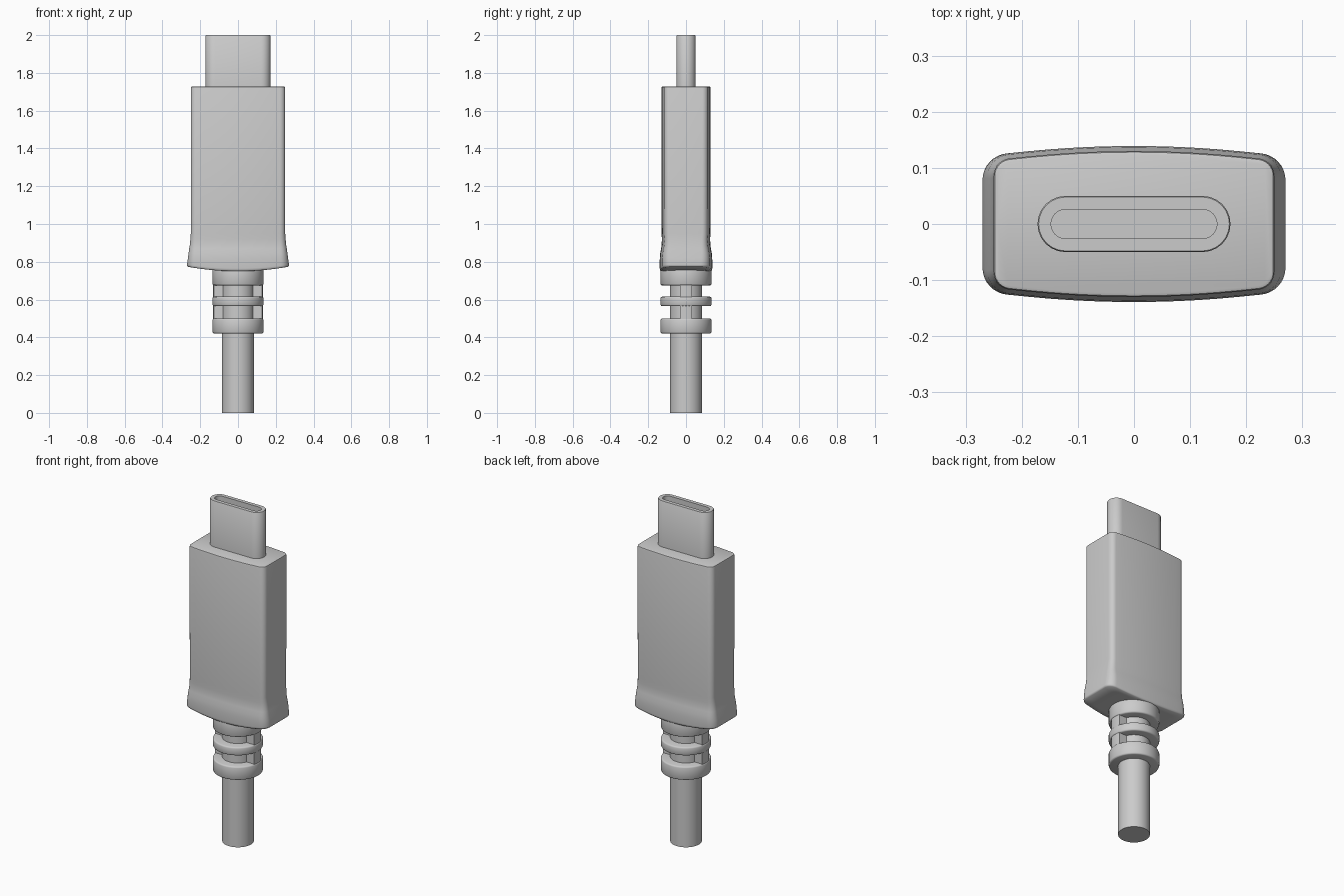
import bpy, bmesh, math

if "Cube" in bpy.data.objects:
    bpy.data.objects.remove(bpy.data.objects["Cube"])

grey = bpy.data.materials.new("light grey plastic")
grey.use_nodes = True
COLOUR = (0.6, 0.6, 0.6, 1)
grey.diffuse_color = COLOUR
grey.node_tree.nodes["Principled BSDF"].inputs["Base Color"].default_value = COLOUR


def loft(name, rings, close_ends=True, angle=35):
    """Skin a list of equal-length point rings."""
    bm = bmesh.new()
    loops = [[bm.verts.new(p) for p in ring] for ring in rings]
    for a, b in zip(loops, loops[1:]):
        for i in range(len(a)):
            j = (i + 1) % len(a)
            bm.faces.new((a[i], a[j], b[j], b[i]))
    if close_ends:
        bm.faces.new(loops[0][::-1])
        bm.faces.new(loops[-1])
    bmesh.ops.recalc_face_normals(bm, faces=bm.faces)
    mesh = bpy.data.meshes.new(name)
    bm.to_mesh(mesh)
    bm.free()
    mesh.materials.append(grey)
    obj = bpy.data.objects.new(name, mesh)
    bpy.context.collection.objects.link(obj)
    bpy.ops.object.select_all(action="DESELECT")
    obj.select_set(True)
    bpy.context.view_layer.objects.active = obj
    bpy.ops.object.shade_smooth_by_angle(angle=math.radians(angle))
    return obj


def circle(r, z, n=48):
    return [(r * math.cos(2 * math.pi * i / n), r * math.sin(2 * math.pi * i / n), z)
            for i in range(n)]


def stadium(w, d, z, n=12):
    """Slot outline: two half circles joined by straight sides."""
    pts = []
    for side in (1, -1):
        for i in range(n + 1):
            a = math.pi * (i / n - 0.5)
            pts.append((side * (w - d + d * math.cos(a)), side * d * math.sin(a), z))
    return pts


def pillow(w, d, r, z, scale=1, dip=0):
    """Rounded rectangle with bowed long sides; dip lowers its middle."""
    bow = 0.013
    quarter = [(w, 0)]
    for i in range(9):
        a = math.radians(86) * i / 8
        quarter.append((w - r + r * math.cos(a), d - bow - r + r * math.sin(a)))
    for i in range(5, -1, -1):
        x = (w - r) * i / 6
        quarter.append((x, d - bow * (x / (w - r)) ** 2))
    top = quarter + [(-x, y) for x, y in quarter[-2::-1]]
    outline = top + [(x, -y) for x, y in top[-2:0:-1]]
    return [(x * scale, y * scale, z - dip * (1 - (x * scale / w) ** 2))
            for x, y in outline]


# Cable and the core inside the strain relief
loft("cable", [circle(0.085, 0), circle(0.085, 0.77)])


# Strain relief rings with softened rims
def ring(name, low, high, r=0.135, c=0.008):
    loft(name, [circle(r - c, low), circle(r - c * 0.3, low + c * 0.3),
                circle(r, low + c), circle(r, high - c),
                circle(r - c * 0.3, high - c * 0.3), circle(r - c, high)], angle=50)


ring("lower_ring", 0.42, 0.5)
ring("middle_ring", 0.565, 0.615)
ring("upper_ring", 0.675, 0.77)

# Side ribs joining the rings
for side, label in ((1, "left"), (-1, "right")):
    def section(z):
        arc = [math.asin(0.032 / 0.132) * (i / 4 - 1) for i in range(9)]
        outer = [(side * 0.132 * math.cos(a), 0.132 * math.sin(a), z) for a in arc]
        return outer + [(side * 0.06, 0.032, z), (side * 0.06, -0.032, z)]
    loft(label + "_rib", [section(0.48), section(0.7)])

# Grip body: straight sleeve, flared foot, bowed underside
W, D = 0.27, 0.139
profile = [
    (0.243, 0.123, 0.024, 1.728, 0), (0.248, 0.128, 0.029, 1.726, 0),
    (0.25, 0.13, 0.031, 1.719, 0), (0.25, 0.129, 0.031, 0.95, 0),
    (0.252, 0.128, 0.033, 0.92, 0), (0.255, 0.129, 0.035, 0.89, 0),
    (0.258, 0.132, 0.038, 0.87, 0), (0.262, 0.137, 0.042, 0.845, 0.002),
    (0.265, 0.139, 0.045, 0.82, 0.008), (W, D, 0.048, 0.785, 0.02),
    (0.269, 0.138, 0.048, 0.778, 0.023), (0.264, 0.133, 0.045, 0.773, 0.023),
]
rings = [pillow(w, d, r, z, dip=dip) for w, d, r, z, dip in profile]
rings += [pillow(0.264, 0.133, 0.045, 0.773, s, 0.023) for s in (0.8, 0.6, 0.4, 0.2, 0.02)]
loft("grip_body", rings, angle=50)

# Metal plug shell with an open slot
loft("plug_shell", [stadium(0.172, 0.05, 1.7), stadium(0.172, 0.05, 1.997),
                    stadium(0.17, 0.048, 2), stadium(0.148, 0.026, 2),
                    stadium(0.148, 0.026, 1.76)])
